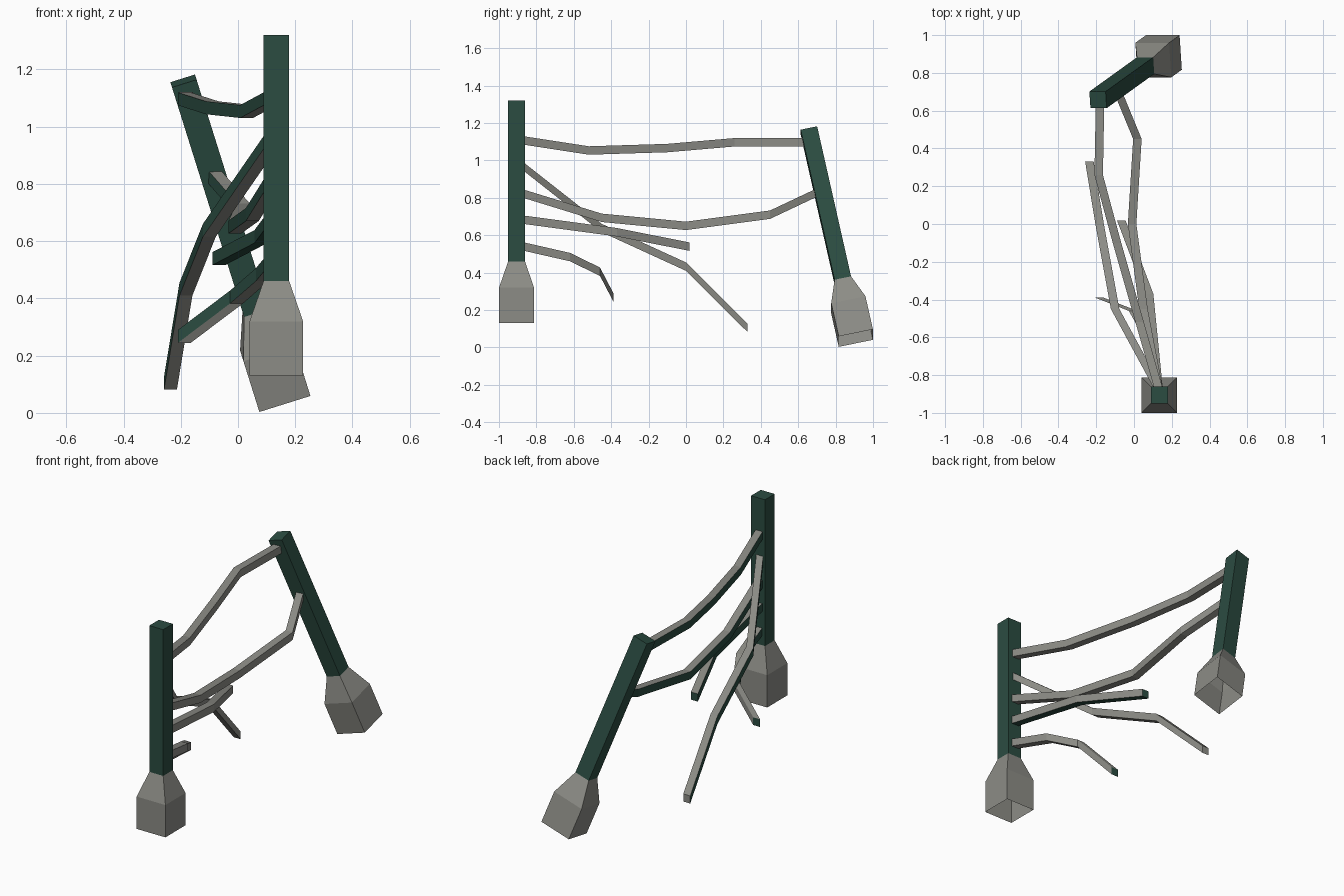
import bpy
from mathutils import Matrix, Vector

if "Cube" in bpy.data.objects:
    bpy.data.objects.remove(bpy.data.objects["Cube"])


def material(name, rgb):
    m = bpy.data.materials.new(name)
    m.diffuse_color = (*rgb, 1)
    m.use_nodes = True
    m.node_tree.nodes["Principled BSDF"].inputs["Base Color"].default_value = m.diffuse_color
    return m


GREEN = material("dark green paint", (0.024, 0.072, 0.053))
GREY = material("grey concrete", (0.265, 0.265, 0.24))


def ring_mesh(name, rings, caps, colour_rule):
    """Skin square rings; colour_rule(ring, side) gives the material slot."""
    verts = [v for r in rings for v in r]
    faces, slots = [], []
    for i in range(len(rings) - 1):
        for k in range(4):
            a, b = i * 4 + k, i * 4 + (k + 1) % 4
            faces.append((a, b, b + 4, a + 4))
            slots.append(colour_rule(i, k))
    n = len(verts)
    if "start" in caps:
        faces.append((3, 2, 1, 0))
        slots.append(caps["start"])
    faces.append((n - 4, n - 3, n - 2, n - 1))
    slots.append(caps["end"])
    me = bpy.data.meshes.new(name)
    me.from_pydata(verts, [], faces)
    me.materials.append(GREY)
    me.materials.append(GREEN)
    me.polygons.foreach_set("material_index", slots)
    ob = bpy.data.objects.new(name, me)
    bpy.context.collection.objects.link(ob)
    return ob


CORNERS = [(-1, -1), (1, -1), (1, 1), (-1, 1)]


def post(name, bottom, axis, side):
    # concrete footing with tapered neck, green square post above, open below
    z = Vector(axis).normalized()
    x = Vector(side)
    x = (x - z * x.dot(z)).normalized()
    y = z.cross(x)
    profile = [(0, 0.0935), (0.19, 0.0935), (0.33, 0.045), (1.19, 0.045)]
    rings = [[(cx * h, cy * h, d) for cx, cy in CORNERS] for d, h in profile]
    ob = ring_mesh(name, rings, {"end": 1}, lambda i, k: int(i == 2))
    ob.data.transform(Matrix.Translation(bottom) @ Matrix((x, y, z)).transposed().to_4x4())


def rail(name, path, green_sides=(3,), end=0):
    # square section kept in the xz plane; side 3 faces -x, side 0 faces down
    h = 0.0225
    rings = [[(x + cx * h, y, z + cz * h) for cx, cz in CORNERS] for x, y, z in path]
    # reversed so that the faces look outward along +y
    rings = [[r[0], r[3], r[2], r[1]] for r in rings]
    side_of = (3, 2, 1, 0)
    ring_mesh(name, rings, {"start": 0, "end": end},
              lambda i, k: int(side_of[k] in green_sides))


# Posts
post("upright_post", (0.134, -0.906, 0.13), (0, 0, 1), (1, 0, 0))
post("leaning_post", (0.158, 0.908, 0.05), (-0.314, -0.226, 1), (0.956, 0, 0.3))

# Rails joining both posts
rail("top_rail", [(0.13, -0.87, 1.107), (0.03, -0.52, 1.053), (-0.09, -0.1, 1.066),
                  (-0.187, 0.26, 1.097), (-0.18, 0.63, 1.098)])
rail("middle_rail", [(0.13, -0.87, 0.822), (0.05, -0.45, 0.693), (-0.01, 0, 0.65),
                     (0.018, 0.45, 0.71), (-0.085, 0.70, 0.828)])

# Broken rails hanging from the upright post
rail("long_broken_rail", [(0.128, -0.87, 0.968), (-0.1, -0.45, 0.638),
                          (-0.182, 0.0, 0.432), (-0.236, 0.33, 0.104)])
rail("short_broken_rail", [(0.13, -0.87, 0.683), (0.08, -0.37, 0.616),
                           (-0.067, 0.018, 0.539)], (3, 0), 1)
rail("low_broken_rail", [(0.132, -0.87, 0.54), (0.085, -0.62, 0.483),
                         (-0.005, -0.46, 0.405), (-0.188, -0.388, 0.267)], end=1)
